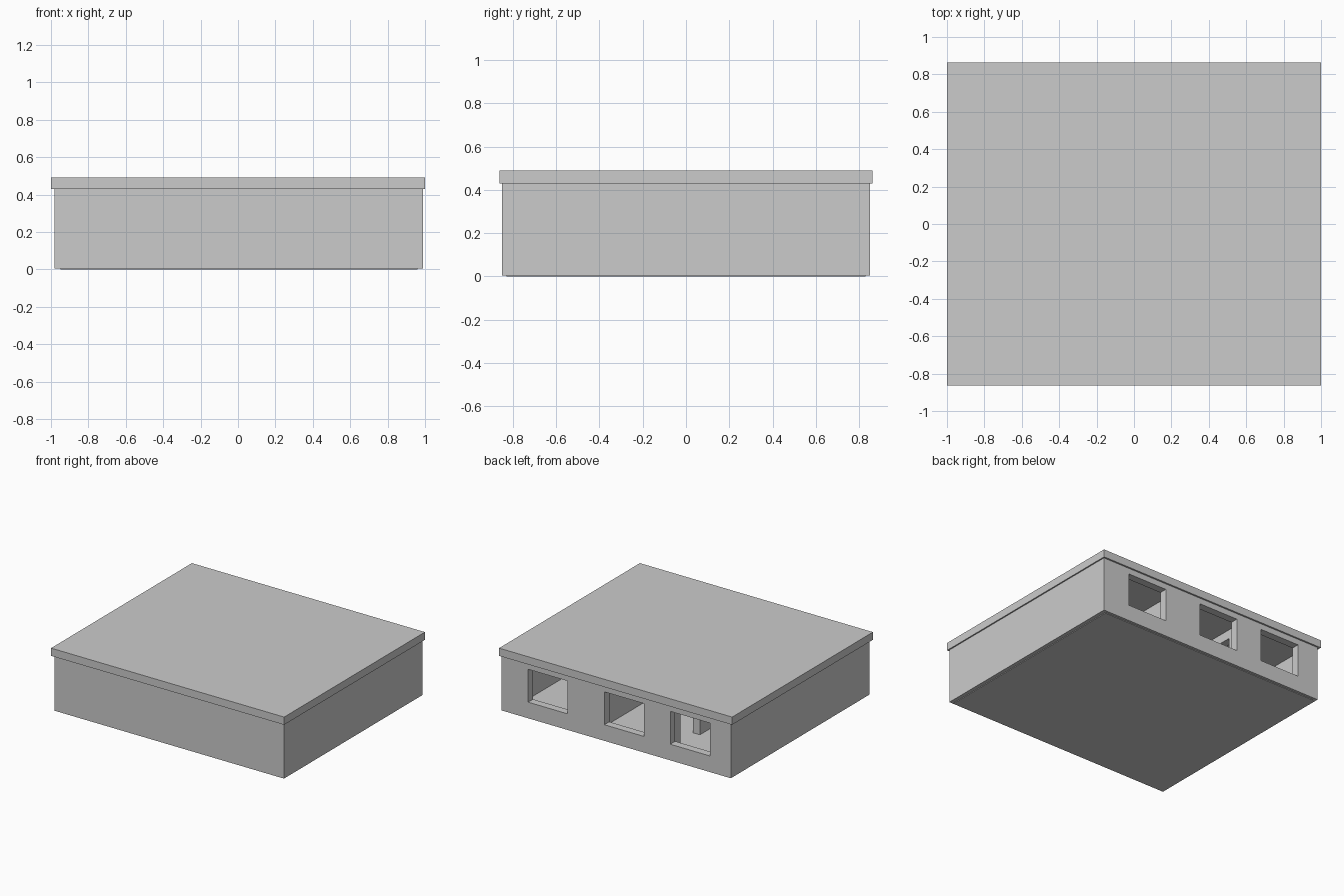
import bpy
from mathutils import Vector

if "Cube" in bpy.data.objects:
    bpy.data.objects.remove(bpy.data.objects["Cube"])


def box(name, x, y, z, cutter=False):
    """Axis-aligned box from (min, max) ranges."""
    bpy.ops.mesh.primitive_cube_add(size=1)
    ob = bpy.context.object
    ob.name = name
    lo, hi = Vector((x[0], y[0], z[0])), Vector((x[1], y[1], z[1]))
    size, mid = hi - lo, (hi + lo) / 2
    for v in ob.data.vertices:
        v.co = Vector(a * b for a, b in zip(v.co, size)) + mid
    ob.hide_render = cutter
    return ob


def cut(target, name, x, y, z):
    """Subtract a box from target, then remove the cutter."""
    cutter = box(name, x, y, z, True)
    mod = target.modifiers.new(name, 'BOOLEAN')
    mod.operation, mod.solver, mod.object = 'DIFFERENCE', 'EXACT', cutter
    bpy.context.view_layer.objects.active = target
    bpy.ops.object.modifier_apply(modifier=mod.name)
    bpy.data.objects.remove(cutter, do_unlink=True)


# Outer walls, hollowed out from top to bottom
walls = box("outer_walls", (-0.98, 0.99), (-0.85, 0.85), (0.005, 0.43))
cut(walls, "interior_cutter", (-0.92, 0.93), (-0.79, 0.79), (-0.1, 0.6))

# Three windows in the back wall
for left in (-0.80, -0.235, 0.42):
    cut(walls, "window_cutter", (left, left + 0.34), (0.7, 1.0), (0.13, 0.385))

# Partitions between the rooms, one with a doorway
box("right_partition", (0.23, 0.29), (-0.79, 0.79), (0.01, 0.43))
partition = box("left_partition", (-0.40, -0.34), (-0.79, 0.79), (0.01, 0.43))
cut(partition, "door_cutter", (-0.5, -0.2), (0.40, 0.64), (-0.1, 0.36))

# Floor plate, slightly inset below the walls
box("floor_plate", (-0.95, 0.96), (-0.83, 0.83), (0.0, 0.015))

# Overhanging flat roof
box("roof_slab", (-1.0, 1.0), (-0.863, 0.863), (0.43, 0.49))
